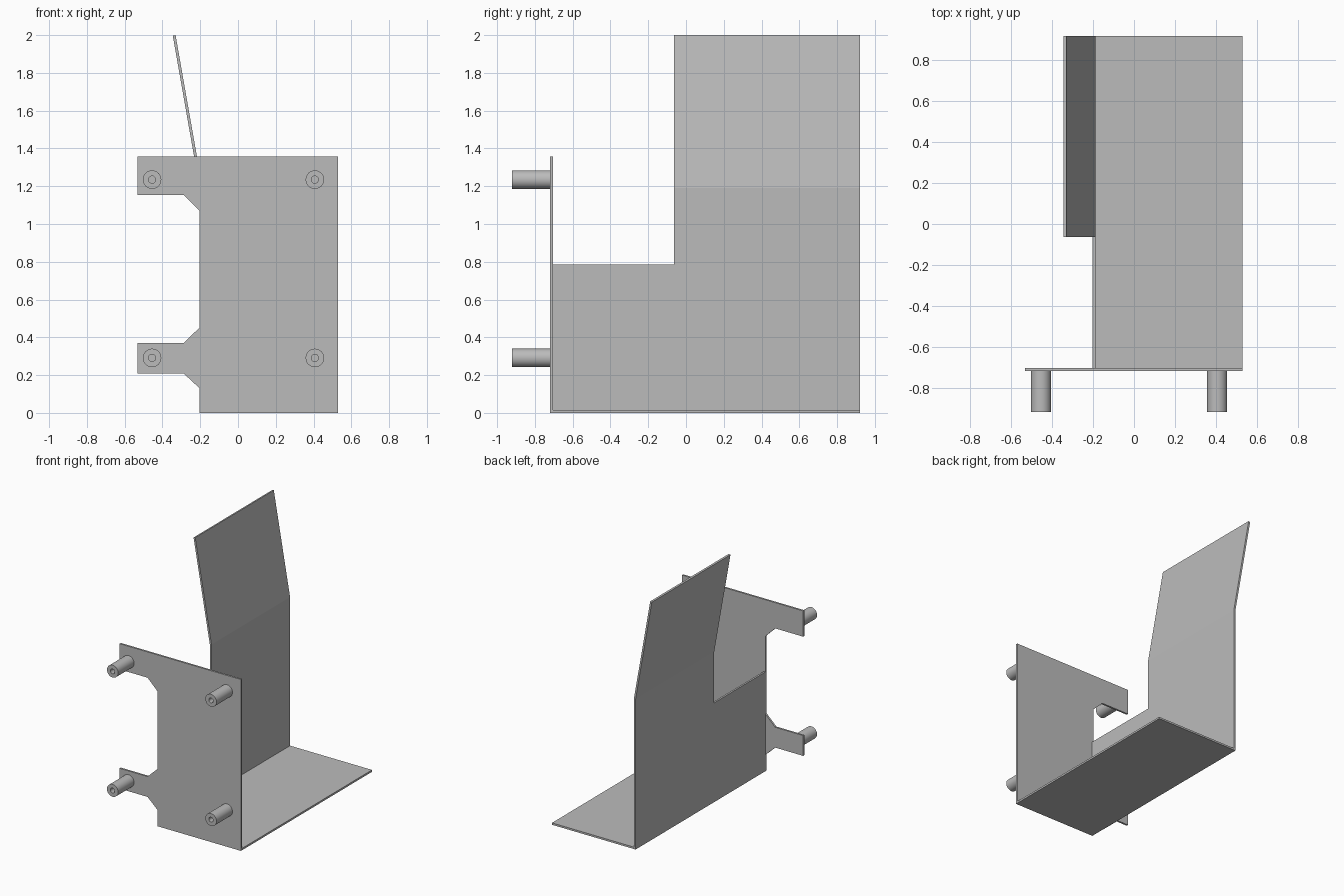
import bpy, bmesh, math
from mathutils import Vector, Matrix

if "Cube" in bpy.data.objects:
    bpy.data.objects.remove(bpy.data.objects["Cube"])

grey = bpy.data.materials.new("sheet_grey")
grey.use_nodes = True
colour = (0.5, 0.5, 0.5, 1)
grey.diffuse_color = colour
grey.node_tree.nodes["Principled BSDF"].inputs["Base Color"].default_value = colour

T = 0.015                       # sheet thickness
LEFT, RIGHT = -0.203, 0.53      # folded tray edges in x
FRONT, BACK = -0.72, 0.92       # tray edges in y


def add_object(name, bm):
    bmesh.ops.recalc_face_normals(bm, faces=bm.faces)
    mesh = bpy.data.meshes.new(name)
    bm.to_mesh(mesh)
    bm.free()
    mesh.materials.append(grey)
    obj = bpy.data.objects.new(name, mesh)
    bpy.context.collection.objects.link(obj)
    return obj


def sheet(name, outline, thickness):
    """Extrude a flat outline by a thickness vector."""
    bm = bmesh.new()
    face = bm.faces.new([bm.verts.new(p) for p in outline])
    ext = bmesh.ops.extrude_face_region(bm, geom=[face], use_keep_orig=True)
    moved = [v for v in ext["geom"] if isinstance(v, bmesh.types.BMVert)]
    bmesh.ops.translate(bm, verts=moved, vec=thickness)
    return add_object(name, bm)


# Front plate with two mounting tabs
plate = [(RIGHT, 0), (RIGHT, 1.357), (-0.533, 1.357), (-0.533, 1.153),
         (-0.288, 1.153), (LEFT, 1.07), (LEFT, 0.452), (-0.288, 0.37),
         (-0.533, 0.37), (-0.533, 0.209), (-0.288, 0.209), (LEFT, 0.13), (LEFT, 0)]
sheet("front_plate", [(x, FRONT, z) for x, z in plate], Vector((0, T, 0)))

# Floor
inner = FRONT + T
sheet("floor", [(LEFT, inner, 0), (RIGHT, inner, 0), (RIGHT, BACK, 0), (LEFT, BACK, 0)],
      Vector((0, 0, T)))

# Stepped side wall whose tall rear part leans outward above a bend
STEP_Y, STEP_Z, BEND_Z, TOP_Z = -0.063, 0.786, 1.19, 1.997
lean = (TOP_Z - BEND_Z) * math.tan(math.radians(10))
bm = bmesh.new()
wall = [bm.verts.new(p) for p in [
    (LEFT, inner, 0), (LEFT, BACK, 0), (LEFT, BACK, BEND_Z),
    (LEFT, STEP_Y, BEND_Z), (LEFT, STEP_Y, STEP_Z), (LEFT, inner, STEP_Z)]]
flap = [bm.verts.new((LEFT - lean, y, TOP_Z)) for y in (STEP_Y, BACK)]
bm.faces.new(wall)
bm.faces.new([wall[3], wall[2], flap[1], flap[0]])
for face in bm.faces:
    face.normal_update()
outward = bm.copy()
bm.free()
side = add_object("side_wall", outward)
if side.data.polygons[0].normal.x > 0:
    side.data.flip_normals()
solid = side.modifiers.new("thickness", "SOLIDIFY")
solid.thickness = T
solid.offset = -1
solid.use_even_offset = True

# Four hollow standoffs on the front plate
TIP = -0.92
profile = [(0.049, FRONT), (0.049, TIP), (0.019, TIP), (0.019, FRONT - 0.002), (0, FRONT - 0.002)]
for side_name, x in (("right", -0.455), ("left", 0.407)):
    for level, z in (("lower", 0.291), ("upper", 1.235)):
        bm = bmesh.new()
        verts = [bm.verts.new((r, y, 0)) for r, y in profile]
        edges = [bm.edges.new(pair) for pair in zip(verts, verts[1:])]
        bmesh.ops.spin(bm, geom=verts + edges, cent=(0, 0, 0), axis=(0, 1, 0),
                       angle=math.tau, steps=32, use_merge=True)
        bmesh.ops.remove_doubles(bm, verts=bm.verts, dist=0.0001)
        bmesh.ops.transform(bm, matrix=Matrix.Translation((x, 0, z)), verts=bm.verts)
        post = add_object(f"{level}_{side_name}_standoff", bm)
        bpy.ops.object.select_all(action="DESELECT")
        post.select_set(True)
        bpy.context.view_layer.objects.active = post
        bpy.ops.object.shade_smooth_by_angle(angle=math.radians(35))
